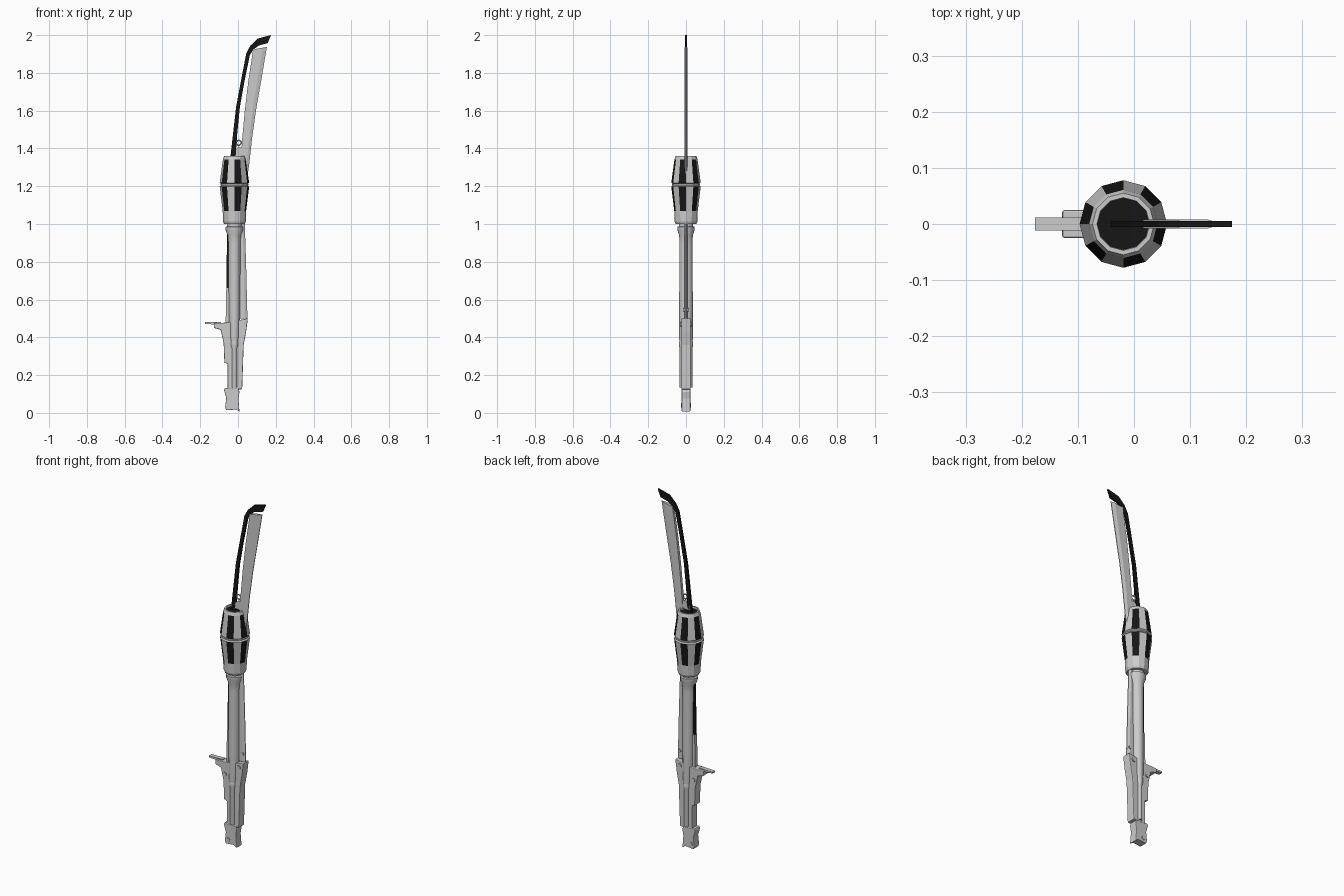
import bpy, math

if "Cube" in bpy.data.objects:
    bpy.data.objects.remove(bpy.data.objects["Cube"])

CX = -0.019  # axis of the drum and handle

black = bpy.data.materials.new("black")
black.diffuse_color = (0.008, 0.008, 0.008, 1)
black.use_nodes = True
black.node_tree.nodes["Principled BSDF"].inputs["Base Color"].default_value = black.diffuse_color
grey = bpy.data.materials.new("grey")
grey.diffuse_color = (0.8, 0.8, 0.8, 1)
grey.use_nodes = True
grey.node_tree.nodes["Principled BSDF"].inputs["Base Color"].default_value = grey.diffuse_color


def make(name, verts, faces, mat=None):
    me = bpy.data.meshes.new(name)
    me.from_pydata(verts, [], faces)
    ob = bpy.data.objects.new(name, me)
    bpy.context.collection.objects.link(ob)
    if mat:
        me.materials.append(mat)
    return ob


def smooth(ob):
    bpy.ops.object.select_all(action='DESELECT')
    ob.select_set(True)
    bpy.context.view_layer.objects.active = ob
    bpy.ops.object.shade_smooth_by_angle(angle=math.radians(40))


def lathe(name, rings, n=12, mat=None):
    """Rings are (z, rx, ry), listed upward around the main axis."""
    verts = [(CX + rx * math.cos(2 * math.pi * i / n), ry * math.sin(2 * math.pi * i / n), z)
             for z, rx, ry in rings for i in range(n)]
    faces = [(k * n + i, k * n + (i + 1) % n, (k + 1) * n + (i + 1) % n, (k + 1) * n + i)
             for k in range(len(rings) - 1) for i in range(n)]
    faces += [tuple(range(n))[::-1], tuple(range((len(rings) - 1) * n, len(rings) * n))]
    return make(name, verts, faces, mat)


def prism(name, pts, h, mat=None, bevel=0.0):
    """Closed xz outline extruded to y = +-h."""
    n = len(pts)
    verts = [(x, y, z) for y in (-h, h) for x, z in pts]
    faces = [tuple(range(n)), tuple(range(n, 2 * n))[::-1]]
    faces += [(i, i + n, (i + 1) % n + n, (i + 1) % n) for i in range(n)]
    if sum(a[0] * b[1] - b[0] * a[1] for a, b in zip(pts, pts[1:] + pts[:1])) < 0:
        faces = [f[::-1] for f in faces]
    ob = make(name, verts, faces, mat)
    if bevel:
        m = ob.modifiers.new("bevel", 'BEVEL')
        m.width, m.segments = bevel, 2
    return ob


def bolt(name, x, z, r, h):
    bpy.ops.mesh.primitive_cylinder_add(vertices=12, radius=r, depth=2 * h,
                                        location=(x, 0, z), rotation=(math.pi / 2, 0, 0))
    bpy.context.object.name = name
    smooth(bpy.context.object)


# Twelve-sided drum with alternating black panels
drum_rings = [(1.0, .055, .055), (1.012, .06, .06), (1.068, .062, .062), (1.198, .078, .078),
              (1.204, .07, .07), (1.212, .07, .07), (1.218, .078, .078), (1.342, .061, .061),
              (1.36, .055, .055), (1.36, .047, .047), (1.35, .046, .046)]
drum = lathe("drum", drum_rings, 12, grey)
drum.data.materials.append(black)
for p in drum.data.polygons:
    band, side = divmod(p.index, 12)
    if p.index < 120 and band in (2, 6) and side % 2 == 1:
        p.material_index = 1
drum.data.polygons[len(drum.data.polygons) - 1].material_index = 1
lathe("drum_waist_ring", [(1.203, .07, .07), (1.205, .074, .074), (1.211, .074, .074),
                          (1.213, .07, .07)], 12)

# Handle neck, flared collar and main tube
smooth(lathe("handle_tube", [(.36, .02, .035), (.40, .03, .036), (.55, .031, .036), (.90, .033, .035),
                             (.94, .036, .036), (.965, .046, .044), (.985, .047, .045),
                             (.988, .038, .038), (1.005, .038, .038)], 20))
smooth(lathe("lower_tube", [(.135, .019, .033), (.14, .02, .034), (.34, .02, .034),
                            (.355, .025, .037), (.375, .025, .037), (.385, .02, .034)], 20))

# Black rail on the back of the handle
prism("back_rail", [(-.062, .64), (-.04, .64), (-.04, .96), (-.058, .96)], .007, black)
prism("back_strap", [(-.066, .45), (-.04, .45), (-.04, .66), (-.062, .66)], .011)

# Grip bracket, thumb lever and pommel
prism("grip_bracket", [(.052, .50), (.043, .43), (.03, .36), (.022, .125), (-.055, .125),
                       (-.055, .26), (-.072, .265), (-.076, .37), (-.092, .44), (-.128, .45),
                       (-.128, .475), (-.06, .478), (0, .49)], .025, None, .004)
prism("thumb_lever", [(-.176, .472), (-.09, .465), (-.09, .482), (-.176, .48)], .012)
prism("pommel", [(.008, .006), (-.01, .018), (-.062, .014), (-.068, .03), (-.062, .08),
                 (-.074, .12), (-.07, .132), (.002, .132), (.008, .11), (.002, .075)],
      .023, None, .003)

# Bolts through the bracket and pommel
for i, (x, z, r, h) in enumerate([(.022, .47, .012, .030), (.033, .545, .009, .013),
                                  (-.065, .41, .011, .030), (-.045, .04, .012, .026)]):
    bolt("bolt_%d" % i, x, z, r, h)

# Blade: rows of (z, back x, edge x), thick at the back and bevelled to the edge
rows = [(.50, .0, .050), (.75, .0, .044), (1.0, .0, .036), (1.2, .008, .042), (1.32, .014, .060),
        (1.45, .022, .074), (1.6, .036, .095), (1.76, .055, .123)]
rows.append((1.925, .080, .153))
verts, faces = [], []
for z, a, b in rows:
    m, t = b - .3 * (b - a), .008
    dz = .012 if z > 1.9 else 0
    verts += [(a, -t, z), (m, -t, z + dz * .7), (b, -.002, z + dz),
              (b, .002, z + dz), (m, t, z + dz * .7), (a, t, z)]
for k in range(len(rows) - 1):
    faces += [(6 * k + i, 6 * k + (i + 1) % 6, 6 * k + 6 + (i + 1) % 6, 6 * k + 6 + i)
              for i in range(6)]
faces += [(5, 4, 3, 2, 1, 0), tuple(range(6 * len(rows) - 6, 6 * len(rows)))]
make("blade", verts, faces)

# Black spine curving over the blade tip, built as a quad strip
spine = [(-.042, 1.34, -.014, 1.34), (-.026, 1.48, -.004, 1.48), (-.010, 1.62, .010, 1.62),
         (.018, 1.77, .036, 1.765), (.044, 1.905, .063, 1.895), (.066, 1.945, .080, 1.922),
         (.105, 1.982, .110, 1.945), (.175, 2.0, .157, 1.957)]
prism("black_spine", [(a, b) for a, b, c, d in spine] + [(c, d) for a, b, c, d in spine[::-1]],
      .005, black)

# Small link between spine and blade
prism("blade_link", [(-.03, 1.36), (.03, 1.36), (.03, 1.40), (.005, 1.41), (-.03, 1.38)], .005)
bpy.ops.mesh.primitive_torus_add(major_radius=.013, minor_radius=.004, major_segments=16,
                                 minor_segments=6, location=(.004, 0, 1.43),
                                 rotation=(math.pi / 2, 0, 0))
bpy.context.object.name = "link_ring"
smooth(bpy.context.object)
